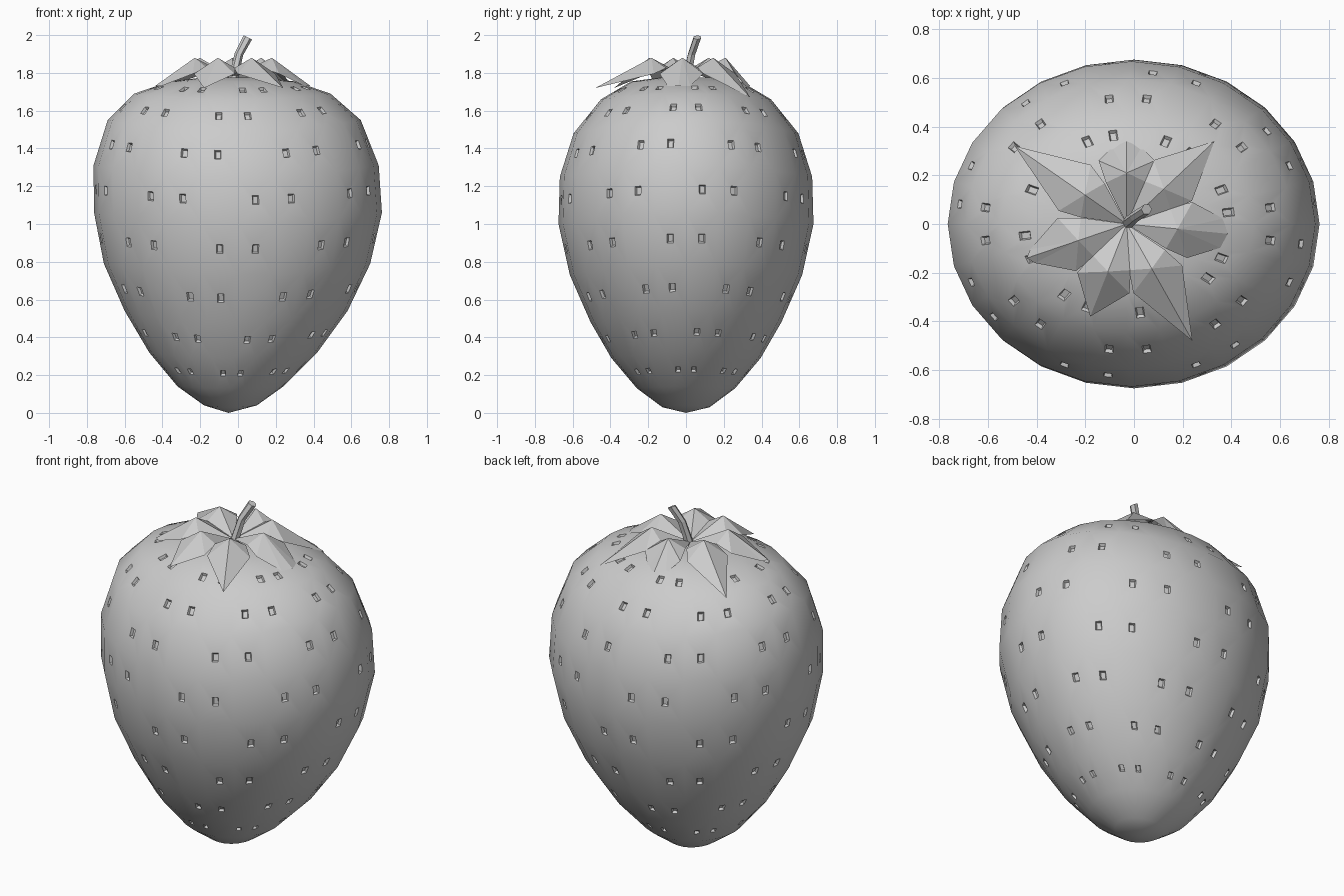
import bpy, bmesh
from math import sin, cos, radians, tau
from mathutils import Vector

cube = bpy.data.objects.get("Cube")
if cube:
    bpy.data.objects.remove(cube)

GREY = 0.6
mat = bpy.data.materials.new("plain grey")
mat.use_nodes = True
mat.diffuse_color = (GREY, GREY, GREY, 1)
mat.node_tree.nodes["Principled BSDF"].inputs["Base Color"].default_value = (GREY, GREY, GREY, 1)


def add_object(name, bm):
    mesh = bpy.data.meshes.new(name)
    bm.to_mesh(mesh)
    bm.free()
    mesh.materials.append(mat)
    ob = bpy.data.objects.new(name, mesh)
    bpy.context.collection.objects.link(ob)
    return ob


# Berry body: oval rings (height, x radius, y radius, x shift, lift at the sides)
RINGS = [
    (0.035, 0.14, 0.125, -0.04, 0.005),
    (0.135, 0.28, 0.26, -0.04, 0.005),
    (0.305, 0.445, 0.395, -0.025, 0.015),
    (0.51, 0.59, 0.505, -0.01, 0.03),
    (0.76, 0.705, 0.615, -0.005, 0.03),
    (1.03, 0.762, 0.675, 0, 0.03),
    (1.28, 0.755, 0.668, -0.01, 0.03),
    (1.515, 0.67, 0.595, -0.02, 0.035),
    (1.675, 0.52, 0.45, -0.03, 0.015),
    (1.755, 0.33, 0.29, -0.03, 0),
    (1.775, 0.16, 0.14, -0.03, 0),
]
SIDES = 24


def seed_pit(bm, quad, size):
    """Fill a body cell with a small sunken rectangle at its middle."""
    a, b, c, d = [v.co for v in quad]
    mid = (a + b + c + d) / 4
    u = (b + c - a - d).normalized()
    v = (c + d - a - b).normalized()
    n = u.cross(v).normalized()
    corners = [(-1, -1), (1, -1), (1, 1), (-1, 1)]
    rim = [bm.verts.new(mid + size * (u * i * 0.017 + v * j * 0.024)) for i, j in corners]
    floor = [bm.verts.new(mid + size * (u * i * 0.012 + v * j * 0.018) - n * 0.014)
             for i, j in corners]
    for outer, inner in ((quad, rim), (rim, floor)):
        for k in range(4):
            m = (k + 1) % 4
            bm.faces.new((outer[k], outer[m], inner[m], inner[k]))
    bm.faces.new(floor)


bm = bmesh.new()
rings = []
for z, rx, ry, shift, lift in RINGS:
    ring = []
    for i in range(SIDES):
        t = tau * i / SIDES
        ring.append(bm.verts.new((shift + rx * sin(t), -ry * cos(t), z - lift * cos(2 * t))))
    rings.append(ring)
bottom = bm.verts.new((-0.05, 0, 0))
top = bm.verts.new((-0.03, 0, 1.765))

for i in range(SIDES):
    j = (i + 1) % SIDES
    bm.faces.new((bottom, rings[0][j], rings[0][i]))
    bm.faces.new((top, rings[-1][i], rings[-1][j]))
    for r in range(len(rings) - 1):
        low, up = rings[r], rings[r + 1]
        quad = (low[i], low[j], up[j], up[i])
        # Seeds come in pairs, stepping round by one cell per row
        if 1 <= r <= 8 and (i - r + 1) % 3 != 1:
            seed_pit(bm, quad, 0.78 if r == 1 else 0.9 if r == 2 else 1)
        else:
            bm.faces.new(quad)
body = add_object("berry_body", bm)
bpy.context.view_layer.objects.active = body
body.select_set(True)
bpy.ops.object.shade_smooth_by_angle(angle=radians(42))
body.select_set(False)

# Leaf crown: folded leaves round the stem (tip x, tip y, tip height, tip half width)
LEAVES = [
    (-0.49, 0.32, 1.69, 0),
    (-0.03, 0.34, 1.73, 0.06),
    (0.33, 0.34, 1.67, 0),
    (0.385, -0.04, 1.73, 0.06),
    (0.24, -0.48, 1.72, 0),
    (-0.18, -0.38, 1.72, 0),
    (-0.44, -0.14, 1.73, 0.03),
]
heart = Vector((-0.03, 0, 1.78))
for number, (x, y, z, half) in enumerate(LEAVES, 1):
    bm = bmesh.new()
    tip = Vector((x, y, z))
    out = Vector((x - heart.x, y - heart.y, 0)).normalized()
    side = Vector((-out.y, out.x, 0))

    def at(along, across, height):
        p = heart + out * along + side * across
        p.z = height
        return bm.verts.new(p)

    centre = at(0, 0, heart.z)
    peak = at(0.21, 0, 1.88)
    end = bm.verts.new(tip)
    for s in (-1, 1):
        valley = at(0.17, s * 0.085, 1.825)
        shoulder = at(0.26, s * 0.115, 1.795)
        bm.faces.new((centre, peak, valley))
        bm.faces.new((valley, peak, shoulder))
        if half:
            corner = bm.verts.new(tip + side * s * half - out * 0.025)
            bm.faces.new((shoulder, peak, corner))
            bm.faces.new((corner, peak, end))
        else:
            bm.faces.new((shoulder, peak, end))
    bmesh.ops.recalc_face_normals(bm, faces=bm.faces)
    if sum(f.normal.z for f in bm.faces) < 0:
        bmesh.ops.reverse_faces(bm, faces=bm.faces)
    add_object(f"leaf_{number}", bm)

# Bent stem: six-sided rod along three points
bm = bmesh.new()
loops = []
for x, y, z, radius, lean in ((-0.03, 0, 1.75, 0.026, 0), (0.005, 0.03, 1.9, 0.022, 0.3),
                              (0.052, 0.06, 1.988, 0.022, 0.5)):
    loops.append([bm.verts.new((x + radius * cos(tau * k / 6), y + radius * sin(tau * k / 6),
                                z - lean * radius * cos(tau * k / 6)))
                  for k in range(6)])
for low, up in zip(loops, loops[1:]):
    for k in range(6):
        m = (k + 1) % 6
        bm.faces.new((low[k], low[m], up[m], up[k]))
bm.faces.new(loops[-1])
add_object("stem", bm)
